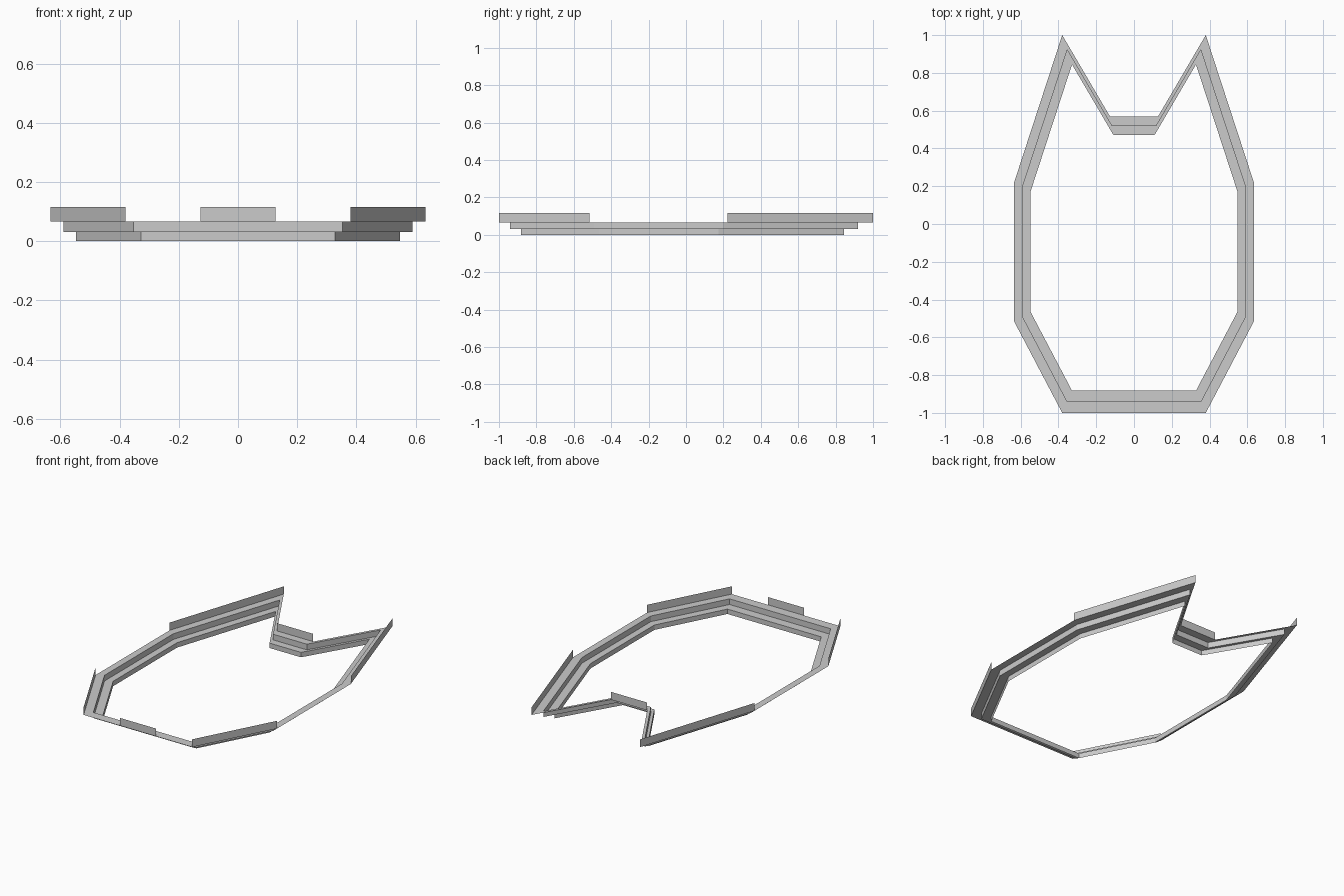
import bpy

if "Cube" in bpy.data.objects:
    bpy.data.objects.remove(bpy.data.objects["Cube"])

# Half outline of the rim, front to notch; mirrored across x
half = [(0.38, -1.0), (0.634, -0.517), (0.634, 0.222), (0.38, 1.0), (0.127, 0.569)]
outline = half + [(-x, y) for x, y in reversed(half)]
N = len(outline)
CY = -0.14  # the smaller tiers shrink toward this y


def ring(scale, z):
    return [(x * scale, CY + (y - CY) * scale, z) for x, y in outline]


def add_mesh(name, verts, faces):
    mesh = bpy.data.meshes.new(name)
    mesh.from_pydata(verts, [], faces)
    mesh.update()
    obj = bpy.data.objects.new(name, mesh)
    bpy.context.collection.objects.link(obj)
    return obj


# Stepped rim: wall, ledge, wall, ledge
levels = [(0.8635, 0.0), (0.8635, 0.031), (0.9305, 0.031), (0.9305, 0.067), (1.0, 0.067)]
verts = [p for s, z in levels for p in ring(s, z)]
faces = []
for k in range(len(levels) - 1):
    for i in range(N):
        j = (i + 1) % N
        faces.append((k * N + i, k * N + j, (k + 1) * N + j, (k + 1) * N + i))
add_mesh("stepped_rim", verts, faces)


# Raised upright panels on parts of the outer edge
def panel(name, a, b):
    z0, z1 = 0.067, 0.116
    add_mesh(name, [(*a, z0), (*b, z0), (*b, z1), (*a, z1)], [(0, 1, 2, 3)])


for side, sx in (("right", 1), ("left", -1)):
    for part, i in (("front", 0), ("back", 2)):
        (ax, ay), (bx, by) = half[i], half[i + 1]
        panel(f"{part}_{side}_panel", (sx * ax, ay), (sx * bx, by))
panel("front_middle_panel", (-0.127, -1.0), (0.127, -1.0))
panel("notch_panel", (0.127, 0.569), (-0.127, 0.569))
